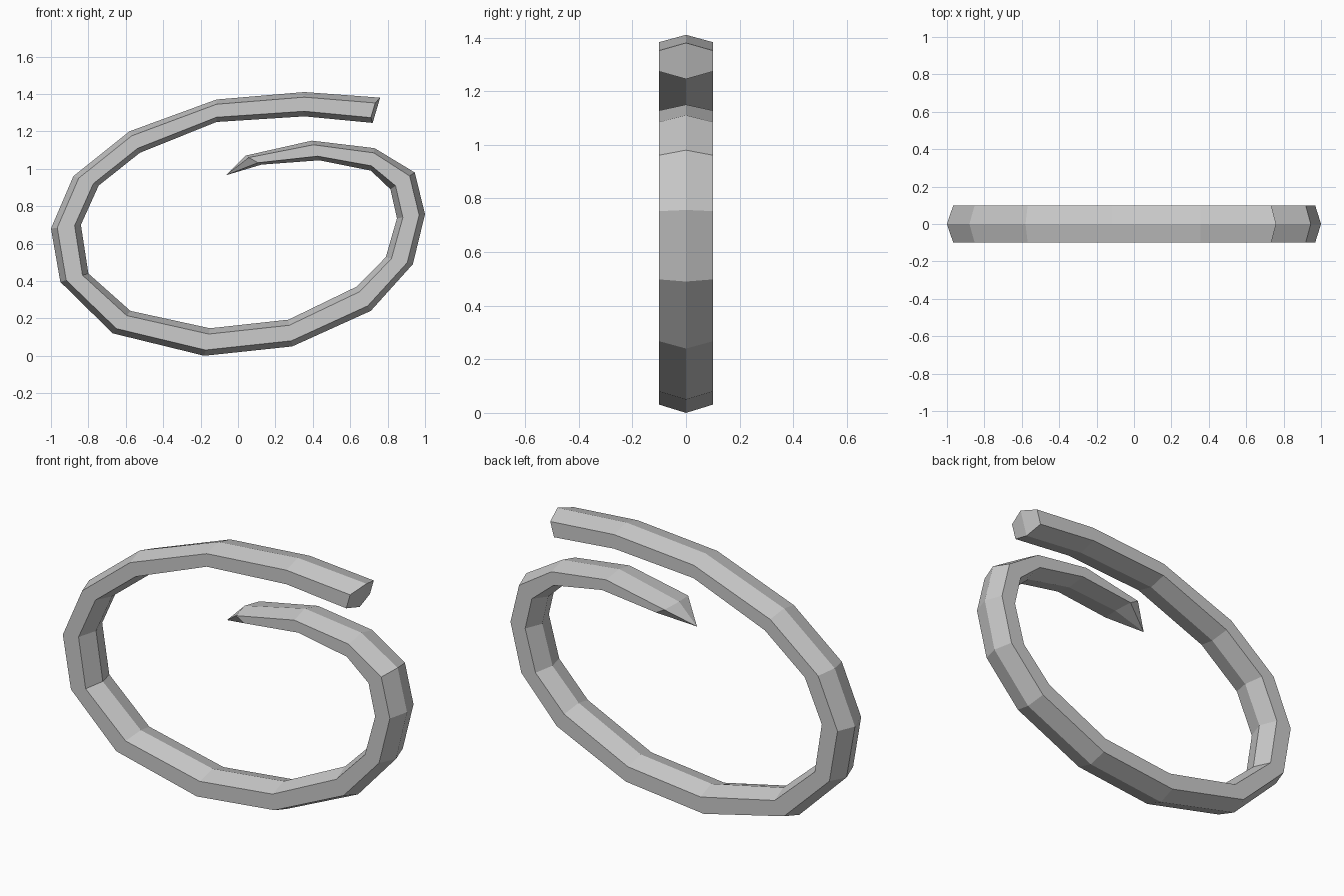
import bpy, bmesh
from mathutils import Vector

if "Cube" in bpy.data.objects:
    bpy.data.objects.remove(bpy.data.objects["Cube"])

HALF = 0.1    # half thickness in y
BEVEL = 0.21  # share of the band width taken by each sloping side

# Spiral stations: outer ridge (x, z), inner ridge (x, z)
stations = [
    (0.76, 1.38, 0.72, 1.245), (0.355, 1.41, 0.355, 1.28),
    (-0.115, 1.37, -0.115, 1.25), (-0.58, 1.20, -0.525, 1.085),
    (-0.88, 0.96, -0.745, 0.91), (-1.0, 0.68, -0.84, 0.70),
    (-0.95, 0.395, -0.80, 0.44), (-0.67, 0.12, -0.575, 0.24),
    (-0.18, 0.0, -0.15, 0.147), (0.29, 0.05, 0.27, 0.193),
    (0.71, 0.24, 0.635, 0.37), (0.935, 0.49, 0.79, 0.527),
    (1.0, 0.757, 0.85, 0.735), (0.945, 0.98, 0.815, 0.89),
    (0.73, 1.11, 0.71, 0.99), (0.395, 1.15, 0.435, 1.045),
    (0.04, 1.07, 0.125, 1.022)]
tip_point = (-0.065, 0, 0.965)

bm = bmesh.new()


def ring(ox, oz, ix, iz, recess=0.0):
    """Six-sided cross-section with a ridge outside and inside."""
    o, i = Vector((ox, 0, oz)), Vector((ix, 0, iz))
    back = Vector((-recess, 0, 0))
    a, b = o.lerp(i, BEVEL) + back, o.lerp(i, 1 - BEVEL) + back
    f = Vector((0, -HALF, 0))
    return [bm.verts.new(p) for p in (o, a + f, b + f, i, b - f, a - f)]


# Hexagonal band along the spiral
rings = [ring(*s, recess=0.018 if n == 0 else 0) for n, s in enumerate(stations)]
for r, s in zip(rings, rings[1:]):
    for k in range(6):
        j = (k + 1) % 6
        bm.faces.new((r[k], r[j], s[j], s[k]))

# Creased blunt end
o, a, b, i, c, d = rings[0]
bm.faces.new((o, i, b, a))
bm.faces.new((o, d, c, i))

# Pointed end
tip = bm.verts.new(tip_point)
for k in range(6):
    bm.faces.new((rings[-1][k], rings[-1][(k + 1) % 6], tip))

bmesh.ops.recalc_face_normals(bm, faces=bm.faces)
mesh = bpy.data.meshes.new("spiral_band")
bm.to_mesh(mesh)
bm.free()
bpy.context.collection.objects.link(bpy.data.objects.new("spiral_band", mesh))
